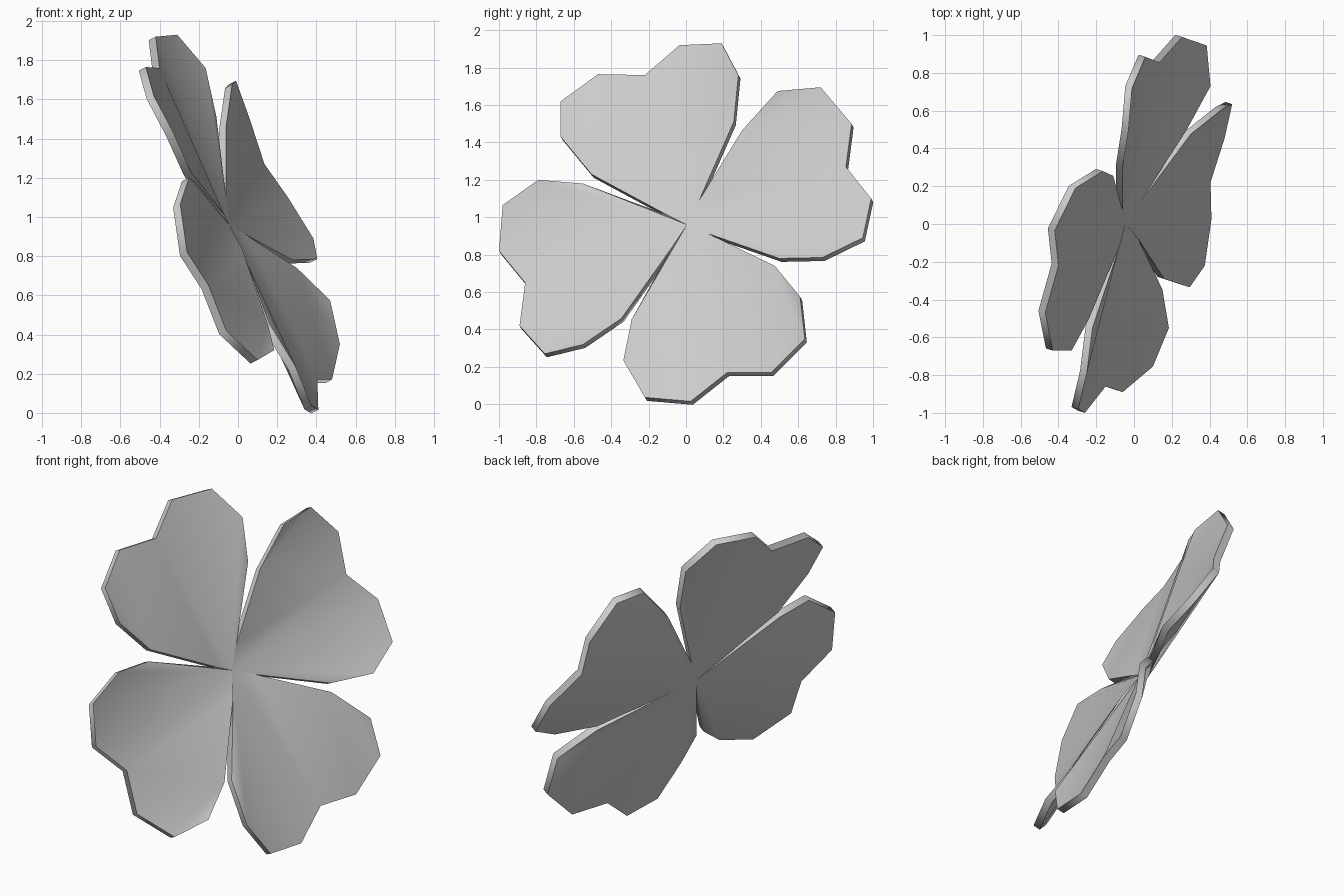
import bpy, bmesh
from mathutils import Vector

if "Cube" in bpy.data.objects:
    bpy.data.objects.remove(bpy.data.objects["Cube"])

NORMAL = Vector((0.857, -0.267, 0.441))   # facing direction of the tilted clover
THICK = 0.042
CENTRE = Vector((-0.045, 0.005, 0.96))

# shared points where neighbouring leaves join around the centre
UP, RIGHT = (-0.06, 0.07, 1.09), (0.035, 0.12, 0.912)
DOWN, LEFT = (0.02, -0.075, 0.84), (-0.07, -0.10, 1.012)

# heart outlines: small folded lobe first, notch at the fifth point, then the broad lobe
LEAVES = [
    (LEFT, [(-.24, -.505, 1.23), (-.33, -.67, 1.43), (-.43, -.67, 1.62), (-.47, -.47, 1.765),
            (-.40, -.22, 1.76), (-.42, -.035, 1.92), (-.31, .19, 1.93), (-.165, .28, 1.76),
            (-.11, .255, 1.51)], UP),
    (UP, [(-.06, .30, 1.465), (-.03, .49, 1.675), (-.01, .72, 1.695), (.06, .885, 1.50),
          (.135, .855, 1.27), (.255, .99, 1.10), (.385, .945, .89), (.405, .73, .785),
          (.28, .50, .78)], RIGHT),
    (RIGHT, [(.30, .475, .74), (.47, .61, .575), (.52, .635, .35), (.48, .455, .17),
             (.405, .22, .17), (.41, .025, .016), (.375, -.22, .037), (.295, -.335, .235),
             (.16, -.29, .455)], DOWN),
    (DOWN, [(.15, -.345, .46), (.185, -.55, .32), (.10, -.755, .27), (-.06, -.89, .42),
            (-.15, -.86, .65), (-.26, -1.0, .82), (-.295, -.98, 1.065), (-.25, -.79, 1.20),
            (-.22, -.55, 1.18)], LEFT),
]

bm = bmesh.new()


def face(verts, direction):
    """Add a face and turn it to look along the given direction."""
    f = bm.faces.new(verts)
    f.normal_update()
    if f.normal.dot(direction) < 0:
        f.normal_flip()


def add_leaf(start, outline, end):
    rim = [Vector(p) for p in (start, *outline, end)]
    front = [bm.verts.new(p) for p in rim]
    back = [bm.verts.new(p - NORMAL * THICK) for p in rim]
    cf = bm.verts.new(CENTRE)
    cb = bm.verts.new(CENTRE - NORMAL * THICK)
    # front: fold crease between the first outline point and the notch
    face((cf, front[0], front[5]), NORMAL)
    face((front[0], front[1], front[5]), NORMAL)
    for i in (2, 3, 4):
        face((front[1], front[i], front[i + 1]), NORMAL)
    for i in range(5, 10):
        face((cf, front[i], front[i + 1]), NORMAL)
    # back: plain fan from the centre
    for i in range(10):
        face((cb, back[i], back[i + 1]), -NORMAL)
    # rim
    middle = sum(rim, Vector()) / len(rim)
    for i in range(10):
        along = rim[i + 1] - rim[i]
        out = along.cross(NORMAL)
        if out.dot(rim[i] - middle) < 0:
            out = -out
        face((front[i], front[i + 1], back[i + 1], back[i]), out)


for leaf in LEAVES:
    add_leaf(*leaf)
bmesh.ops.remove_doubles(bm, verts=bm.verts, dist=0.0005)

mesh = bpy.data.meshes.new("clover_leaves")
bm.to_mesh(mesh)
bm.free()
clover = bpy.data.objects.new("clover_leaves", mesh)
bpy.context.collection.objects.link(clover)

grey = bpy.data.materials.new("light grey")
grey.diffuse_color = (0.6, 0.6, 0.6, 1)
grey.use_nodes = True
grey.node_tree.nodes["Principled BSDF"].inputs["Base Color"].default_value = grey.diffuse_color
mesh.materials.append(grey)

bpy.context.view_layer.objects.active = clover
clover.select_set(True)
bpy.ops.object.shade_smooth_by_angle(angle=1.05)
